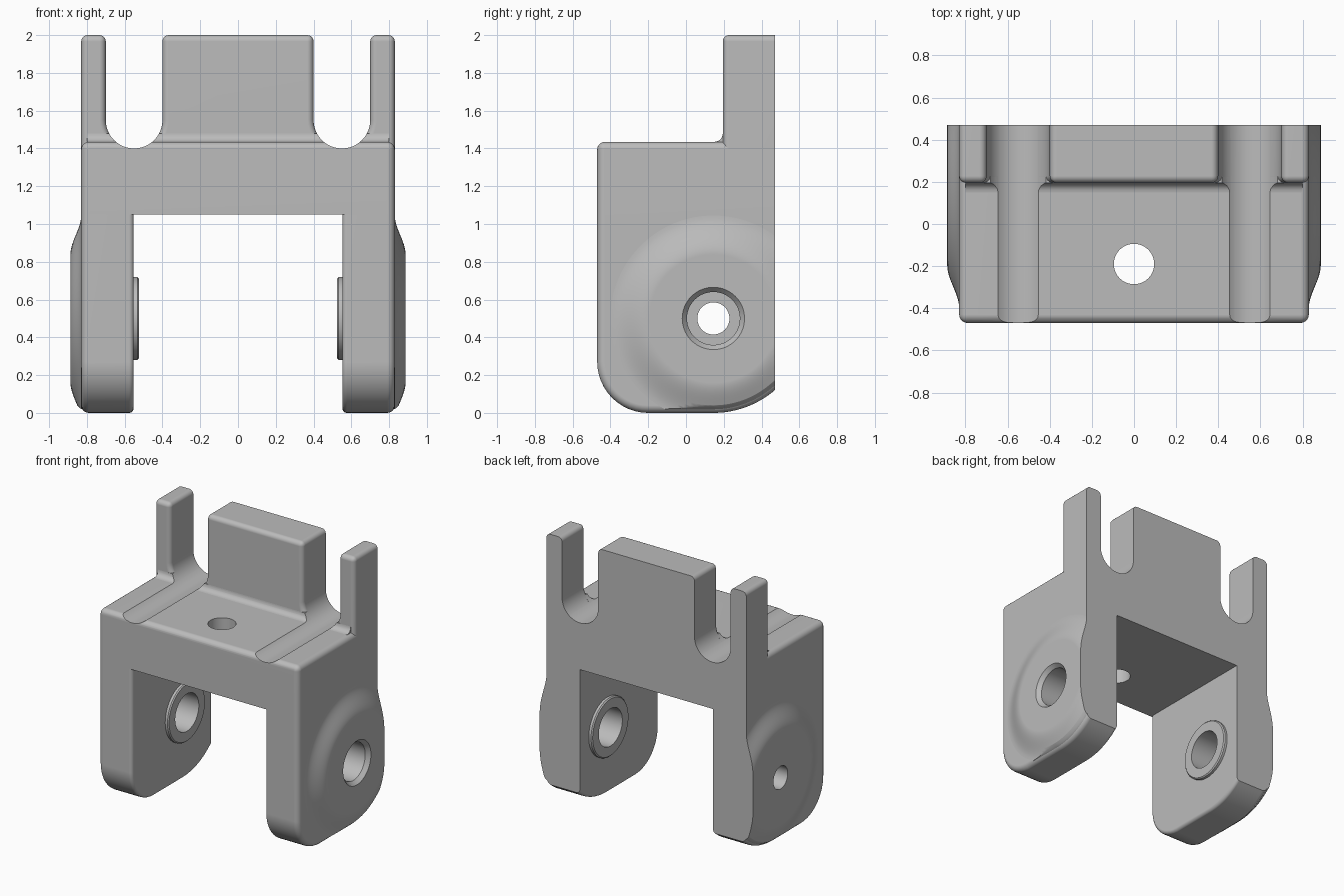
import bpy, bmesh
from math import sin, cos, pi, radians

cube = bpy.data.objects.get("Cube")
if cube:
    bpy.data.objects.remove(cube, do_unlink=True)

grey = bpy.data.materials.new("plain_grey")
grey.use_nodes = True
grey.diffuse_color = (0.5, 0.5, 0.5, 1)
for node in grey.node_tree.nodes:
    if node.type == 'BSDF_PRINCIPLED':
        node.inputs["Base Color"].default_value = (0.5, 0.5, 0.5, 1)
        node.inputs["Roughness"].default_value = 0.6

SIDE, INNER = 0.83, 0.552      # outer and inner faces of the legs
FRONT, BACK = -0.47, 0.47
UNDER, DECK, TOP = 1.05, 1.435, 2.0
PIN_Y, PIN_Z = 0.145, 0.5      # pivot axis
WALL = 0.195                   # front of the upright tabs


def finish_mesh(name, bm):
    bmesh.ops.recalc_face_normals(bm, faces=bm.faces[:])
    mesh = bpy.data.meshes.new(name)
    bm.to_mesh(mesh)
    bm.free()
    mesh.materials.append(grey)
    obj = bpy.data.objects.new(name, mesh)
    bpy.context.collection.objects.link(obj)
    return obj


def skin(bm, rings):
    """Join rings of points into a closed solid."""
    rows = [[bm.verts.new(p) for p in ring] for ring in rings]
    n = len(rows[0])
    for a, b in zip(rows, rows[1:]):
        for i in range(n):
            bm.faces.new((a[i], a[(i + 1) % n], b[(i + 1) % n], b[i]))
    bm.faces.new(rows[0][::-1])
    bm.faces.new(rows[-1])


def prism(name, pts, axis, a, b, rounds=()):
    """Extrude a profile along an axis, then round the edges chosen by rules."""
    def place(p, w):
        c = list(p)
        c.insert(axis, w)
        return c
    bm = bmesh.new()
    skin(bm, [[place(p, w) for p in pts] for w in (a, b)])
    bmesh.ops.recalc_face_normals(bm, faces=bm.faces[:])
    for rule, radius in rounds:
        edges = [e for e in bm.edges if rule(e)]
        bmesh.ops.bevel(bm, geom=edges, offset=radius, offset_type='OFFSET', segments=5,
                        profile=0.5, affect='EDGES', clamp_overlap=False)
    return finish_mesh(name, bm)


def lathe(name, profile, side, n=64):
    """Revolve (x, radius) pairs about the pivot axis."""
    bm = bmesh.new()
    turns = [2 * pi * i / n for i in range(n)]
    skin(bm, [[(side * x, PIN_Y + r * cos(t), PIN_Z + r * sin(t)) for t in turns]
              for x, r in profile])
    return finish_mesh(name, bm)


def on(e, axis, value):
    return all(abs(v.co[axis] - value) < 1e-4 for v in e.verts)


def arc(cu, cv, r, start, end, n=12):
    steps = [radians(start + (end - start) * i / n) for i in range(n + 1)]
    return [(cu + r * cos(t), cv + r * sin(t)) for t in steps]


def boolean(obj, cutter, operation='DIFFERENCE'):
    mod = obj.modifiers.new("cut", 'BOOLEAN')
    mod.operation, mod.solver, mod.object = operation, 'EXACT', cutter
    bpy.context.view_layer.objects.active = obj
    bpy.ops.object.modifier_apply(modifier=mod.name)


def rect(u0, u1, v0, v1):
    return [(u0, v0), (u1, v0), (u1, v1), (u0, v1)]


parts, cutters = [], []

# Bridge with two grooves and a vertical hole
bridge = prism("bridge", rect(FRONT, BACK, UNDER, DECK), 0, -SIDE, SIDE, [
    (lambda e: not on(e, 1, BACK) and (on(e, 2, DECK) or
     (on(e, 1, FRONT) and (on(e, 0, SIDE) or on(e, 0, -SIDE)))), 0.04)])

# Small blend where the tabs rise from the deck
blend = 0.045
blend_profile = arc(WALL - blend, DECK + blend, blend, -90, 0, 6)
blend_profile += [(WALL + 0.03, DECK + blend), (WALL + 0.03, DECK - 0.005),
                  (WALL - blend, DECK - 0.005)]
corner_blend = prism("corner_blend", blend_profile, 0, -0.8, 0.8)

for s in (-1, 1):
    groove = prism("groove_cutter", arc(s * 0.55, 1.55, 0.15, 0, 360, 48)[:-1], 1, -0.7, 0.7)
    cutters.append(groove)
    boolean(bridge, groove)
    boolean(corner_blend, groove)
hole = prism("hole_cutter", arc(0, -0.19, 0.096, 0, 360, 48)[:-1], 2, 0.9, 1.6)
cutters.append(hole)
boolean(bridge, hole)
parts += [bridge, corner_blend]

# Upright tabs with U-shaped slots between them
foot = DECK - 0.05
half = [(0.4, TOP)] + arc(0.55, 1.55, 0.15, 180, 360, 24) + [(0.7, TOP), (SIDE, TOP), (SIDE, foot)]
outline = half + [(-x, z) for x, z in reversed(half)]
parts.append(prism("upright_tabs", outline, 1, WALL, BACK, [
    (lambda e: (on(e, 1, WALL) and not on(e, 2, foot)) or
     (on(e, 2, TOP) and abs(e.verts[0].co.x - e.verts[1].co.x) < 1e-4), 0.033)]))


# Legs, with a domed outer pad, an inner boss and a pivot bore
def leg_outline(top):
    sweep = 90 - 40.5
    return (arc(PIN_Y, PIN_Z, 0.5, -sweep, -90)[1:] + arc(-0.2, 0.27, 0.27, -90, -180) +
            [(FRONT, top), (BACK, top), (BACK, 0.12)])


def rim(x, top):
    return lambda e: on(e, 0, x) and not on(e, 1, BACK) and not on(e, 2, top)


for s, label in ((1, "left"), (-1, "right")):
    leg = prism(label + "_leg", leg_outline(UNDER), 0, s * INNER, s * SIDE,
                [(rim(s * SIDE, UNDER), 0.04), (rim(s * INNER, UNDER), 0.025)])

    slope = [i / 12 for i in range(13)]
    dome = [(SIDE + 0.057 * (1 - t * t * (3 - 2 * t)), 0.34 + 0.205 * t) for t in slope]
    pad = lathe(label + "_pad", dome + [(SIDE - 0.005, 0.545)], s, 96)
    clip = prism("pad_clip", leg_outline(1.3), 0, s * 0.6, s * 0.89,
                 [(rim(s * 0.89, 1.3), 0.13)])
    boolean(pad, clip, 'INTERSECT')

    boss = lathe(label + "_boss", [(INNER + 0.01, 0.22), (0.533, 0.22), (0.525, 0.212)], s)

    if s > 0:    # open bore with a countersunk mouth
        bore_profile = [(0.4, 0.14), (0.857, 0.14), (0.887, 0.165), (1, 0.165)]
    else:        # blind bore with a smaller hole through its floor
        bore_profile = [(0.4, 0.14), (0.76, 0.14), (0.76, 0.085), (1, 0.085)]
    bore = lathe("bore_cutter", bore_profile, s)
    cutters += [clip, bore]
    for piece in (leg, pad, boss):
        boolean(piece, bore)
    parts += [leg, pad, boss]

for cutter in cutters:
    bpy.data.objects.remove(cutter, do_unlink=True)

# Smooth rounded edges, crisp corners
for obj in parts:
    bpy.ops.object.select_all(action='DESELECT')
    obj.select_set(True)
    bpy.context.view_layer.objects.active = obj
    bpy.ops.object.shade_smooth_by_angle(angle=radians(35))
    weighted = obj.modifiers.new("even_shading", 'WEIGHTED_NORMAL')
    weighted.keep_sharp = True
